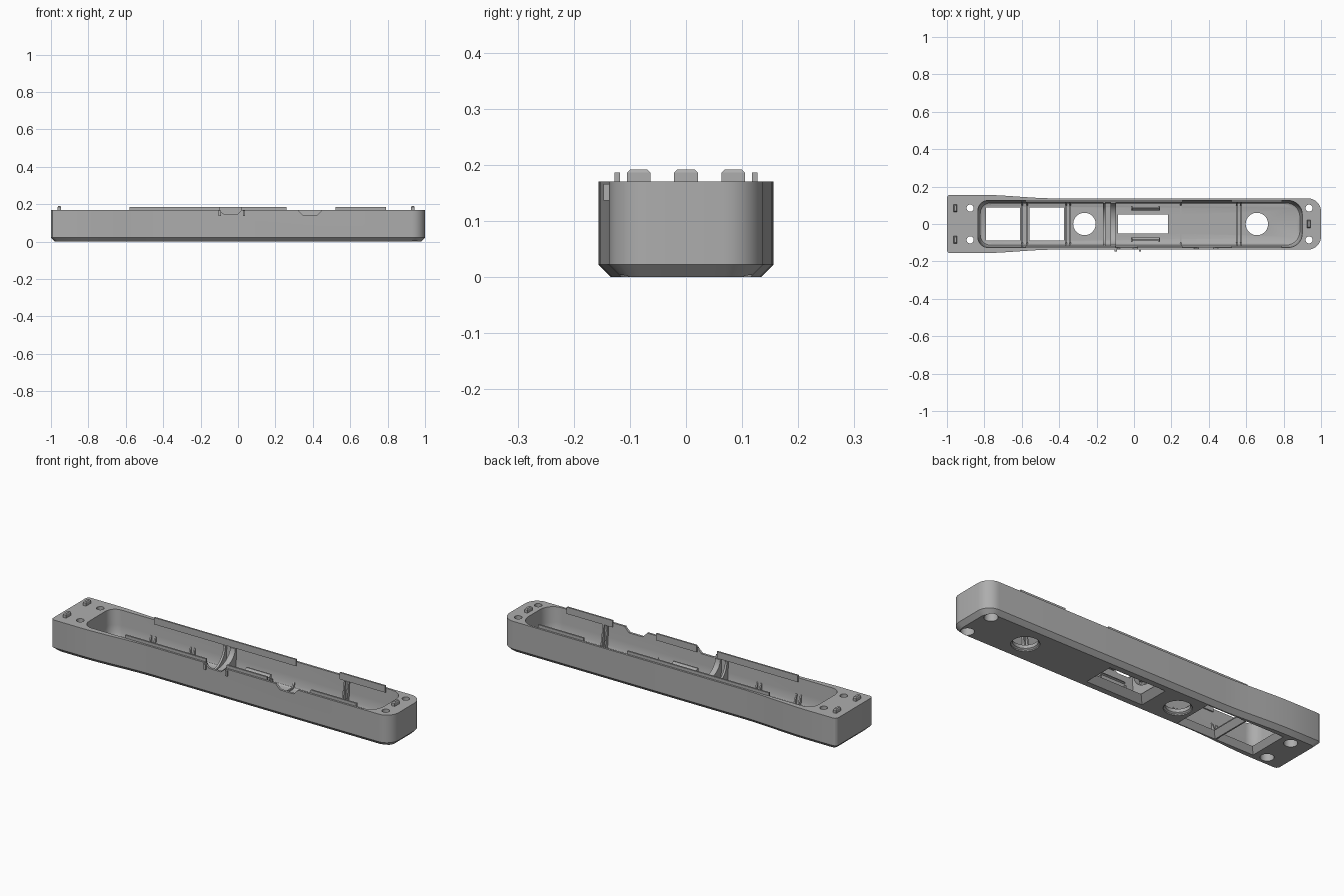
import bpy, bmesh, math

if "Cube" in bpy.data.objects:
    bpy.data.objects.remove(bpy.data.objects["Cube"])

grey = bpy.data.materials.new("plain grey")
grey.diffuse_color = (0.42, 0.42, 0.42, 1)
grey.use_nodes = True
grey.node_tree.nodes["Principled BSDF"].inputs["Base Color"].default_value = grey.diffuse_color


def finish(bm, name):
    bmesh.ops.recalc_face_normals(bm, faces=bm.faces)
    me = bpy.data.meshes.new(name)
    bm.to_mesh(me)
    bm.free()
    me.materials.append(grey)
    ob = bpy.data.objects.new(name, me)
    bpy.context.collection.objects.link(ob)
    return ob


def loft(name, rings):
    """Skin matching rings of 3D points and cap both ends."""
    bm = bmesh.new()
    vs = [[bm.verts.new(p) for p in r] for r in rings]
    n = len(vs[0])
    for a, b in zip(vs, vs[1:]):
        for i in range(n):
            bm.faces.new((a[i], a[(i + 1) % n], b[(i + 1) % n], b[i]))
    bm.faces.new(vs[0])
    bm.faces.new(vs[-1])
    return finish(bm, name)


def frustum(name, x0, x1, y0, y1, z0, z1, dx=0, dy=0):
    """Box whose top is inset by dx, dy."""
    def ring(a, b, z):
        return [(x0 + a, y0 + b, z), (x1 - a, y0 + b, z), (x1 - a, y1 - b, z), (x0 + a, y1 - b, z)]
    return loft(name, [ring(0, 0, z0), ring(dx, dy, z1)])


def cylinder(name, x, y, levels, n=32):
    return loft(name, [[(x + r * math.cos(2 * math.pi * i / n), y + r * math.sin(2 * math.pi * i / n), z)
                        for i in range(n)] for r, z in levels])


def profile(name, pts, axis, a, b):
    """Extrude a 2D profile along x (points are y, z) or y (points are x, z)."""
    put = (lambda p, t: (t, p[0], p[1])) if axis == 'X' else (lambda p, t: (p[0], t, p[1]))
    return loft(name, [[put(p, a) for p in pts], [put(p, b) for p in pts]])


def arc(cx, cy, r, a0, a1, n=8):
    return [(cx + r * math.cos(math.radians(a0 + (a1 - a0) * i / n)),
             cy + r * math.sin(math.radians(a0 + (a1 - a0) * i / n))) for i in range(n + 1)]


def cut(ob, cutter):
    m = ob.modifiers.new("cut", 'BOOLEAN')
    m.operation, m.solver, m.object = 'DIFFERENCE', 'EXACT', cutter
    bpy.context.view_layer.objects.active = ob
    bpy.ops.object.modifier_apply(modifier=m.name)
    bpy.data.objects.remove(cutter)


# Casing: flared left end, rounded right end, chamfered underside
def outline(d, z):
    half = arc(1 - d - (0.07 - d), 0.137 - 0.07, 0.07 - d, 0, 90)
    for i in range(9):
        t = i / 8
        half.append((-0.42 - 0.4 * t, 0.137 - d + 0.019 * t * t * (3 - 2 * t)))
    half += arc(-1 + d + 0.018, 0.156 - d - 0.018, 0.018, 90, 180, 3)
    return [(x, y, z) for x, y in half] + [(x, -y, z) for x, y in reversed(half)]


casing = loft("casing", [outline(0.022, 0), outline(0, 0.022), outline(0, 0.17)])

# Hollow with a filleted foot
FLOOR = 0.03


def pocket(d, z):
    h = 0.126 - d
    half = arc(0.9 - d - 0.075, h - 0.075, 0.075, 0, 90) + arc(-0.835 + d + 0.055, h - 0.055, 0.055, 90, 180)
    return [(x, y, z) for x, y in half] + [(x, -y, z) for x, y in reversed(half)]


cut(casing, loft("hollow", [pocket(0.02, FLOOR), pocket(0.013, FLOOR + 0.005), pocket(0.008, FLOOR + 0.018),
                            pocket(0.005, 0.09), pocket(0, 0.172), pocket(0, 0.25)]))

# Windows that flare toward the underside
for x0, x1, h, f in ((-0.79, -0.61, 0.088, 0.022), (-0.56, -0.375, 0.088, 0.022), (-0.085, 0.182, 0.05, 0.035)):
    k = (FLOOR + 0.02) / FLOOR
    cut(casing, frustum("window", x0 - f, x1 + f, -h - f, h + f, -0.001, FLOOR, f, f))
    cut(casing, frustum("window", x0, x1, -h, h, FLOOR - 0.004, FLOOR + 0.02))

# Round openings
for x in (-0.265, 0.657):
    cut(casing, cylinder("round_opening", x, 0, [(0.068, -0.01), (0.068, 0.006), (0.06, 0.012), (0.06, 0.06)], 40))

# Counterbored screw holes
for x in (-0.876, 0.936):
    for y in (-0.085, 0.085):
        cut(casing, cylinder("screw_hole", x, y, [(0.033, -0.01), (0.033, 0.11), (0.019, 0.111), (0.019, 0.2)], 24))

# Notches in the front rim
for x0, x1, z in ((-0.10, 0.02, 0.146), (0.32, 0.45, 0.143)):
    pts = [(x0, 0.18), (x0, 0.168), (x0 + 0.025, z), (x1 - 0.025, z), (x1, 0.168), (x1, 0.18)]
    cut(casing, profile("rim_notch", pts, 'Y', -0.2, -0.1))

# Locating lips on the rim
for s, spans in ((1, ((-0.58, 0.26), (0.52, 0.79))), (-1, ((-0.58, -0.10), (0.02, 0.26), (0.52, 0.79)))):
    for x0, x1 in spans:
        pts = [(s * 0.118, 0.15), (s * 0.118, 0.186), (s * 0.127, 0.186), (s * 0.127, 0.15)]
        profile("rim_lip", pts, 'X', x0, x1)

# Chamfered alignment pegs
for x, y in ((-0.955, 0.084), (-0.955, -0.084), (0.935, 0)):
    frustum("peg_base", x - 0.009, x + 0.009, y - 0.021, y + 0.021, 0.16, 0.186)
    frustum("peg_tip", x - 0.009, x + 0.009, y - 0.021, y + 0.021, 0.186, 0.192, 0.003, 0.006)

# Low cross ribs with gussets against both walls
for x, w, low, high in ((-0.598, 0.008, 0.042, 0.085), (-0.572, 0.008, 0.042, 0.085),
                        (-0.363, 0.008, 0.042, 0.085), (-0.34, 0.008, 0.042, 0.085),
                        (0.25, 0.008, 0.038, 0.06),
                        (0.55, 0.008, 0.045, 0.15), (0.572, 0.008, 0.045, 0.15)):
    pts = [(-0.124, 0.022), (-0.124, high), (-0.117, high), (-0.098, low),
           (0.098, low), (0.117, high), (0.124, high), (0.124, 0.022)]
    profile("cross_rib", pts, 'X', x - w / 2, x + w / 2)

# Tall saddle dividers by the middle window
for x0, x1, mid in ((-0.165, -0.153, 0.05), (-0.125, -0.095, 0.075)):
    pts = [(-0.126, 0.022), (-0.126, 0.15)]
    pts += [(0.112 * math.sin(t), mid + (0.15 - mid) * (1 - math.cos(t)))
            for t in [math.radians(-90 + 15 * i) for i in range(13)]]
    pts += [(0.126, 0.15), (0.126, 0.022)]
    profile("saddle_divider", pts, 'X', x0, x1)

# Snap clips either side of the middle window
for s in (1, -1):
    pts = [(s * 0.09, 0.025), (s * 0.09, 0.085), (s * 0.083, 0.085), (s * 0.072, 0.072),
           (s * 0.08, 0.068), (s * 0.08, 0.025)]
    profile("snap_clip", pts, 'X', -0.01, 0.135)
    for x in (-0.015, 0.132):
        frustum("clip_end", x, x + 0.008, min(s * 0.073, s * 0.095), max(s * 0.073, s * 0.095), 0.025, 0.06)

# Small latch pins on the front face
for x in (-0.097, 0.032):
    frustum("latch_pin", x - 0.006, x + 0.006, -0.147, -0.126, 0.136, 0.166)

# Smooth shading with sharp edges kept
bpy.ops.object.select_all(action='DESELECT')
for ob in bpy.data.objects:
    ob.select_set(True)
bpy.context.view_layer.objects.active = casing
bpy.ops.object.shade_smooth_by_angle(angle=math.radians(30))
